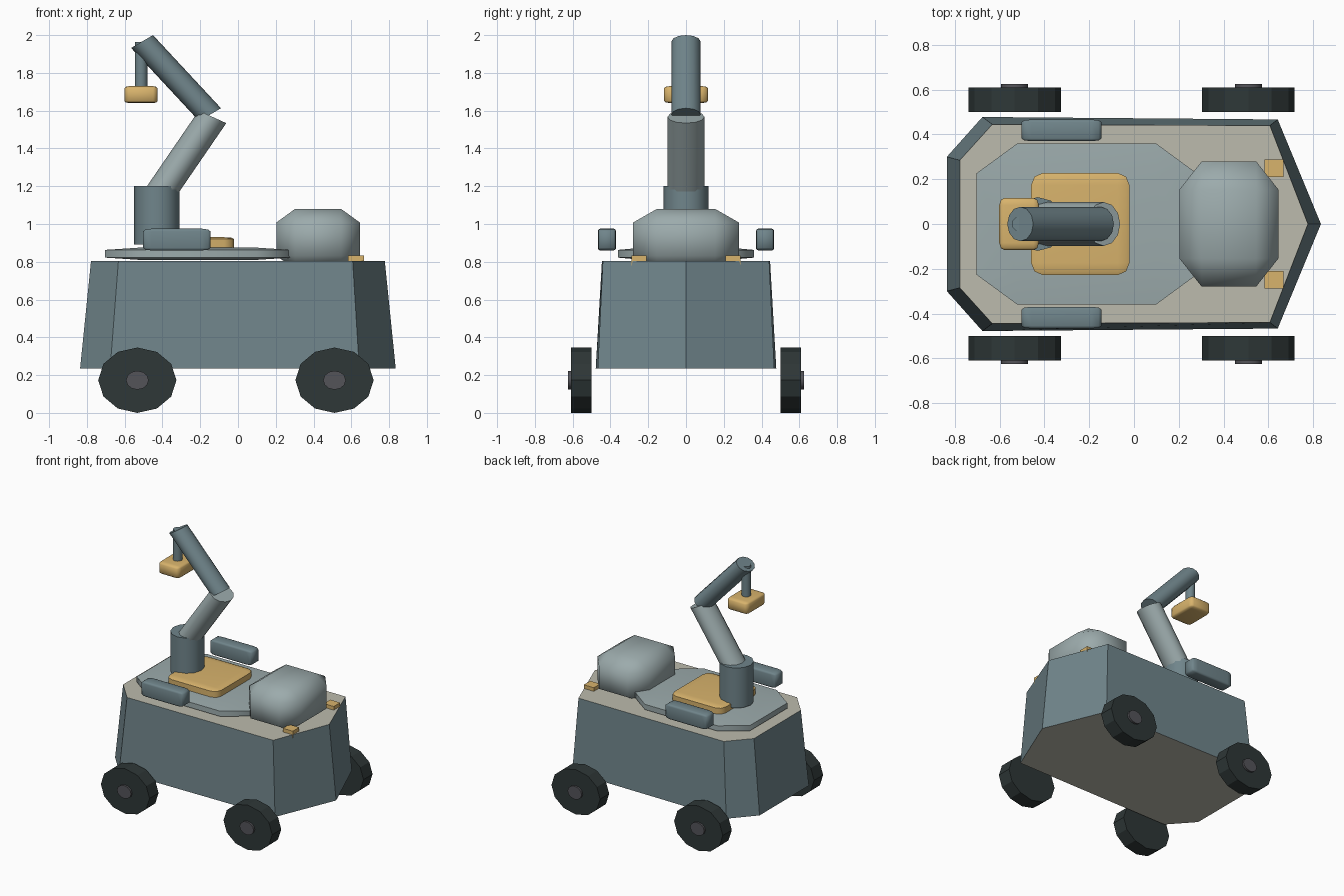
import bpy, bmesh, math
from mathutils import Vector

if "Cube" in bpy.data.objects:
    bpy.data.objects.remove(bpy.data.objects["Cube"])


def material(name, rgb):
    lin = [((c / 255 + 0.055) / 1.055) ** 2.4 for c in rgb]
    m = bpy.data.materials.new(name)
    m.diffuse_color = (*lin, 1)
    m.use_nodes = True
    m.node_tree.nodes["Principled BSDF"].inputs["Base Color"].default_value = m.diffuse_color
    return m


BLUE = material("blue grey", (112, 133, 139))
PALE = material("pale grey", (156, 171, 172))
DECK = material("deck beige", (188, 187, 173))
GOLD = material("amber", (216, 179, 108))
TYRE = material("tyre black", (46, 55, 55))
HUB = material("hub grey", (84, 84, 89))


def finish(name, bm, mats, smooth=None):
    bmesh.ops.recalc_face_normals(bm, faces=bm.faces[:])
    me = bpy.data.meshes.new(name)
    bm.to_mesh(me)
    bm.free()
    for m in mats:
        me.materials.append(m)
    ob = bpy.data.objects.new(name, me)
    bpy.context.collection.objects.link(ob)
    if smooth:
        bpy.ops.object.select_all(action='DESELECT')
        ob.select_set(True)
        bpy.context.view_layer.objects.active = ob
        bpy.ops.object.shade_smooth_by_angle(angle=math.radians(smooth))
    return ob


def loft(bm, rings):
    """Skin a closed, capped solid through rings of equal length."""
    vs = [[bm.verts.new(p) for p in r] for r in rings]
    n = len(vs[0])
    for a, b in zip(vs, vs[1:]):
        for i in range(n):
            bm.faces.new((a[i], a[(i + 1) % n], b[(i + 1) % n], b[i]))
    return bm.faces.new(vs[0]), bm.faces.new(vs[-1])


def rounded_box(name, lo, hi, cut, mat, segments=1):
    """Bevelled cube stretched to its bounds; cut is a share of the half size."""
    bm = bmesh.new()
    bmesh.ops.create_cube(bm, size=2)
    if cut:
        bmesh.ops.bevel(bm, geom=bm.edges[:], offset=cut, segments=segments,
                        profile=0.5, affect='EDGES')
    for v in bm.verts:
        v.co = Vector([(a + b) / 2 + c * (b - a) / 2
                       for a, b, c in zip(lo, hi, v.co)])
    return finish(name, bm, [mat], 60 if cut else None)


def strut(name, p0, p1, u, w, mat, sides=12):
    """Tube from p0 to p1 whose elliptical ends have half axes u and w."""
    u, w = Vector(u), Vector(w)
    bm = bmesh.new()
    angles = [2 * math.pi * i / sides for i in range(sides)]
    loft(bm, [[Vector(p) + u * math.cos(a) + w * math.sin(a) for a in angles]
              for p in (p0, p1)])
    return finish(name, bm, [mat], 40)


# Hull: pointed bow, clipped stern, sides leaning inwards
def outline(pts, z):
    return [(x, y, z) for x, y in pts] + \
           [(x, -y, z) for x, y in reversed(pts) if y > 0]


bm = bmesh.new()
caps = loft(bm, [
    outline([(0.835, 0), (0.642, 0.467), (-0.677, 0.478), (-0.836, 0.3)], 0.235),
    outline([(0.777, 0), (0.607, 0.44), (-0.633, 0.445), (-0.778, 0.285)], 0.805)])
for f in caps:
    f.material_index = 1
finish("hull", bm, [BLUE, DECK])

# Deck fittings
rounded_box("deck_plate", (-0.703, -0.36, 0.81), (0.28, 0.36, 0.875), 0.37, PALE)
rounded_box("cabin_dome", (0.203, -0.28, 0.76), (0.645, 0.28, 1.08), 0.45, PALE)
rounded_box("turret_pad", (-0.46, -0.228, 0.85), (-0.02, 0.228, 0.93), 0.24, GOLD, 2)

for s, side in ((-1, "right"), (1, "left")):
    y0, y1 = sorted((s * 0.37, s * 0.467))
    rounded_box("side_pod_" + side, (-0.503, y0, 0.86), (-0.145, y1, 0.975),
                0.25, BLUE, 2)
    y0, y1 = sorted((s * 0.21, s * 0.288))
    rounded_box("bow_lamp_" + side, (0.583, y0, 0.765), (0.668, y1, 0.833), 0, GOLD)

# Wheels: oval tyres with a small hub on the outer face
for s, side in ((-1, "right"), (1, "left")):
    for x, end in ((-0.533, "rear"), (0.511, "bow")):
        strut(f"tyre_{end}_{side}", (x, s * 0.5, 0.173), (x, s * 0.61, 0.173),
              (0.207, 0, 0), (0, 0, 0.173), TYRE).data.shade_flat()
        strut(f"hub_{end}_{side}", (x, s * 0.59, 0.173), (x, s * 0.625, 0.173),
              (0.06, 0, 0), (0, 0, 0.05), HUB)

# Crane: turret, two-part arm, hanging rod and head
strut("turret", (-0.43, 0, 0.892), (-0.43, 0, 1.2), (0.12, 0, 0), (0, 0.12, 0), BLUE)
strut("lower_arm", (-0.455, 0, 1.1), (-0.135, 0, 1.567),
      (0.073, 0, -0.033), (0, 0.098, 0), PALE)
strut("upper_arm", (-0.148, 0, 1.579), (-0.508, 0, 1.966),
      (0.058, 0, 0.034), (0, 0.077, 0), BLUE)
strut("hanging_rod", (-0.513, 0, 1.7), (-0.513, 0, 1.963),
      (0.033, 0, 0), (0, 0.033, 0), BLUE)
rounded_box("crane_head", (-0.602, -0.117, 1.64), (-0.425, 0.117, 1.73), 0.28, GOLD, 2)
